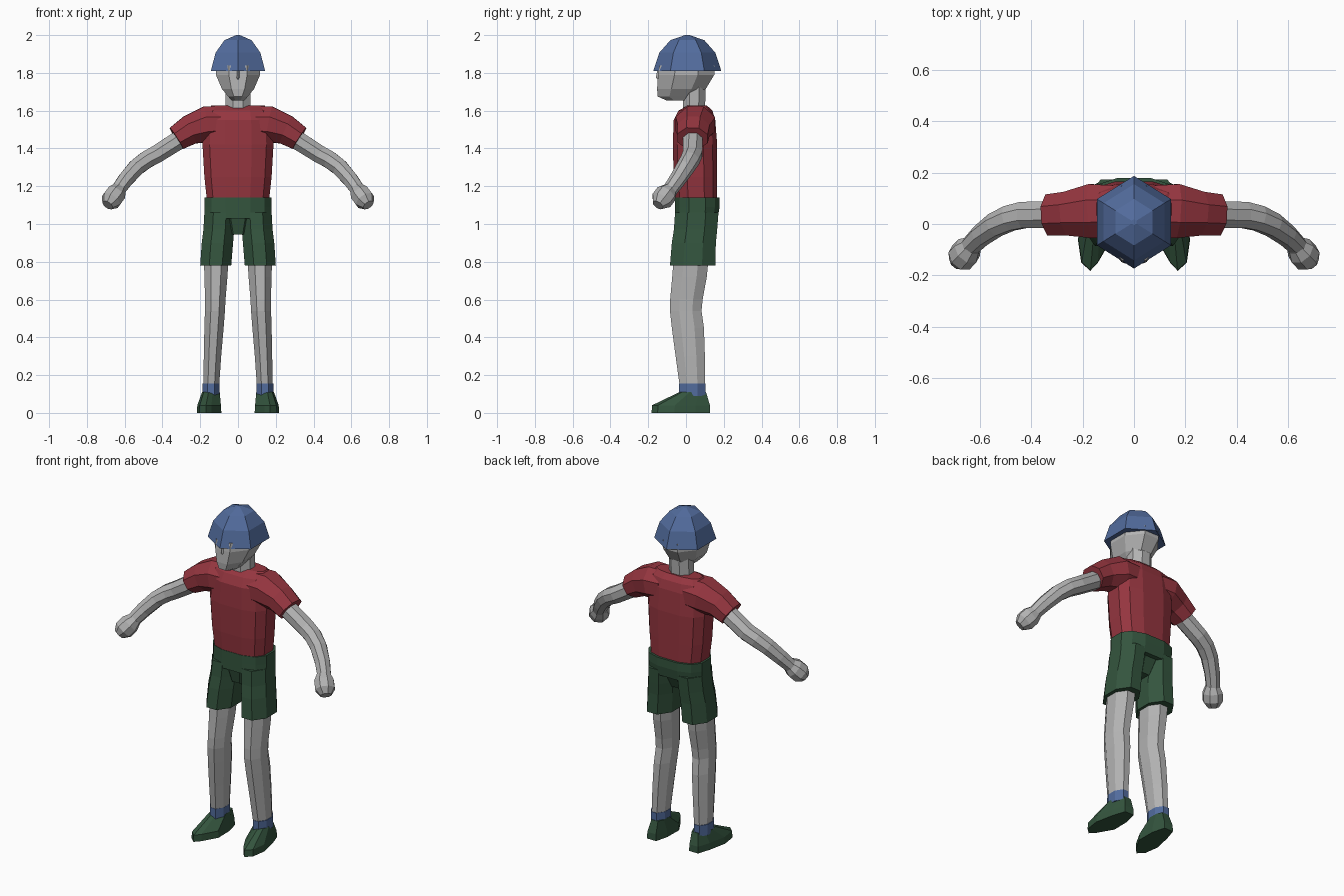
import bpy, bmesh, math
from mathutils import Vector


def material(name, rgb):
    m = bpy.data.materials.new(name)
    m.diffuse_color = (*rgb, 1)
    return m


BLUE = material("blue", (0.085, 0.15, 0.34))
RED = material("red", (0.30, 0.036, 0.05))
GREEN = material("dark green", (0.034, 0.09, 0.048))
GREY = material("light grey", (0.45, 0.45, 0.45))


def loft(name, rings, mat, mirror=False):
    """Skin a list of point rings, cap both ends, optionally mirror across x."""
    bm = bmesh.new()
    loops = [[bm.verts.new(p) for p in r] for r in rings]
    n = len(loops[0])
    for a, b in zip(loops, loops[1:]):
        for i in range(n):
            j = (i + 1) % n
            bm.faces.new((a[i], a[j], b[j], b[i]))
    bm.faces.new(loops[0][::-1])
    bm.faces.new(loops[-1])
    bmesh.ops.recalc_face_normals(bm, faces=bm.faces)
    me = bpy.data.meshes.new(name)
    bm.to_mesh(me)
    bm.free()
    me.materials.append(mat)
    ob = bpy.data.objects.new(name, me)
    bpy.context.collection.objects.link(ob)
    if mirror:
        mod = ob.modifiers.new("mirror", 'MIRROR')
        mod.use_mirror_merge = False
    return ob


def power(v, p):
    return math.copysign(abs(v) ** p, v) if abs(v) > 1e-6 else 0.0


def level(z, y0, y1, rx, cx=0.0, n=8, p=1.0, half=True):
    """Horizontal ring filling y0..y1 and cx +- rx."""
    start = math.pi / n if half else math.pi / 2
    pts = [(power(math.cos(start + k * math.tau / n), p),
            power(math.sin(start + k * math.tau / n), p)) for k in range(n)]
    mx = max(q[0] for q in pts)
    my = max(q[1] for q in pts)
    return [(cx + rx * x / mx, (y0 + y1) / 2 + (y1 - y0) / 2 * y / my, z) for x, y in pts]


def tube(name, path, mat, n=8):
    """Mirrored limb along (x, y, z, depth radius, height radius) stations."""
    centres = [Vector(s[:3]) for s in path]
    rings = []
    for i, s in enumerate(path):
        t = (centres[min(i + 1, len(path) - 1)] - centres[max(i - 1, 0)]).normalized()
        u = Vector((0, 1, 0))
        u = (u - t * u.dot(t)).normalized()
        v = t.cross(u)
        k = 1 / math.cos(math.pi / n)
        ring = []
        for j in range(n):
            a = (j + 0.5) * math.tau / n
            ring.append(centres[i] + u * s[3] * k * math.cos(a) + v * s[4] * k * math.sin(a))
        rings.append(ring)
    return loft(name, rings, mat, True)


# Helmet: six-sided dome with a corner at the front
loft("helmet", [level(z, 0.007 - r, 0.007 + r, r * 0.8, n=6, half=False)
                for z, r in ((1.81, 0.18), (1.907, 0.148), (1.973, 0.09), (2.0, 0.012))], BLUE)

# Head, nose and neck
loft("head", [level(*s) for s in (
    (1.655, -0.105, 0.03, 0.035), (1.675, -0.15, 0.06, 0.052),
    (1.715, -0.153, 0.105, 0.085), (1.79, -0.148, 0.15, 0.117),
    (1.84, -0.14, 0.15, 0.115))], GREY)
loft("nose", [level(z, -0.147 - d, -0.13, 0.01, n=4, half=False)
              for z, d in ((1.765, 0.004), (1.775, 0.013), (1.82, 0.003))], GREY)
loft("neck", [level(1.60, -0.015, 0.1, 0.066), level(1.73, -0.015, 0.105, 0.066)], GREY)

# Shirt body
loft("shirt", [level(*s, n=12, p=0.72) for s in (
    (1.13, -0.055, 0.165, 0.165), (1.25, -0.065, 0.165, 0.178),
    (1.42, -0.07, 0.165, 0.188), (1.55, -0.065, 0.155, 0.18),
    (1.60, -0.04, 0.14, 0.165), (1.628, 0.01, 0.11, 0.14))], RED)

# Sleeves
tube("sleeve", [(0.08, 0.05, 1.53, 0.1, 0.09), (0.165, 0.05, 1.528, 0.105, 0.095),
                (0.255, 0.04, 1.498, 0.085, 0.078), (0.326, 0.035, 1.453, 0.08, 0.066)], RED)

# Arms and fists
tube("arm", [(0.28, 0.037, 1.465, 0.052, 0.05), (0.43, 0.035, 1.37, 0.051, 0.047),
             (0.485, 0.022, 1.34, 0.049, 0.046), (0.54, -0.004, 1.298, 0.046, 0.044),
             (0.595, -0.045, 1.235, 0.041, 0.041), (0.645, -0.095, 1.165, 0.036, 0.036)], GREY)
tube("hand", [(0.628, -0.082, 1.185, 0.036, 0.036), (0.648, -0.105, 1.158, 0.054, 0.052),
              (0.672, -0.13, 1.125, 0.054, 0.052), (0.69, -0.148, 1.1, 0.03, 0.03)], GREY)

# Shorts: waist, crotch gusset and two legs
loft("shorts_waist", [level(*s, n=12, p=0.75) for s in (
    (1.03, -0.058, 0.168, 0.178), (1.09, -0.058, 0.178, 0.178),
    (1.14, -0.058, 0.178, 0.178))], GREEN)
loft("shorts_gusset", [level(0.945, -0.02, 0.1, 0.06), level(1.05, -0.045, 0.15, 0.1)], GREEN)
loft("shorts_leg", [level(z, y0, y1, (x1 - x0) / 2, (x0 + x1) / 2) for z, y0, y1, x0, x1 in (
    (0.78, -0.085, 0.155, 0.036, 0.2), (0.90, -0.075, 0.158, 0.026, 0.192),
    (0.97, -0.064, 0.165, 0.02, 0.183), (1.06, -0.058, 0.172, 0.015, 0.178))], GREEN, True)

# Bare legs with a slight knee bend
loft("leg", [level(*s) for s in (
    (0.14, -0.033, 0.1, 0.042, 0.142), (0.30, -0.055, 0.1, 0.046, 0.135),
    (0.45, -0.075, 0.095, 0.051, 0.127), (0.54, -0.085, 0.082, 0.053, 0.122),
    (0.60, -0.084, 0.088, 0.054, 0.12), (0.72, -0.073, 0.11, 0.061, 0.117),
    (0.82, -0.065, 0.12, 0.065, 0.115))], GREY, True)

# Socks
loft("sock", [level(z, -0.037, 0.103, 0.045, 0.143) for z in (0.09, 0.155)], BLUE, True)

# Shoes: splayed footprint rising to the ankle opening
sole = [(0.11, 0.128), (0.17, 0.128), (0.195, 0.05), (0.218, -0.06), (0.205, -0.15),
        (0.17, -0.182), (0.14, -0.15), (0.088, -0.06), (0.09, 0.05)]
ankle = [(0.143 + (x - 0.152) * 0.72, -0.035 + (y + 0.182) * 0.455) for x, y in sole]
loft("shoe", [[(x, y, 0) for x, y in sole],
              [(0.152 + (x - 0.152) * 0.96, y * 0.99, 0.04) for x, y in sole],
              [(x, y, 0.11) for x, y in ankle]], GREEN, True)
